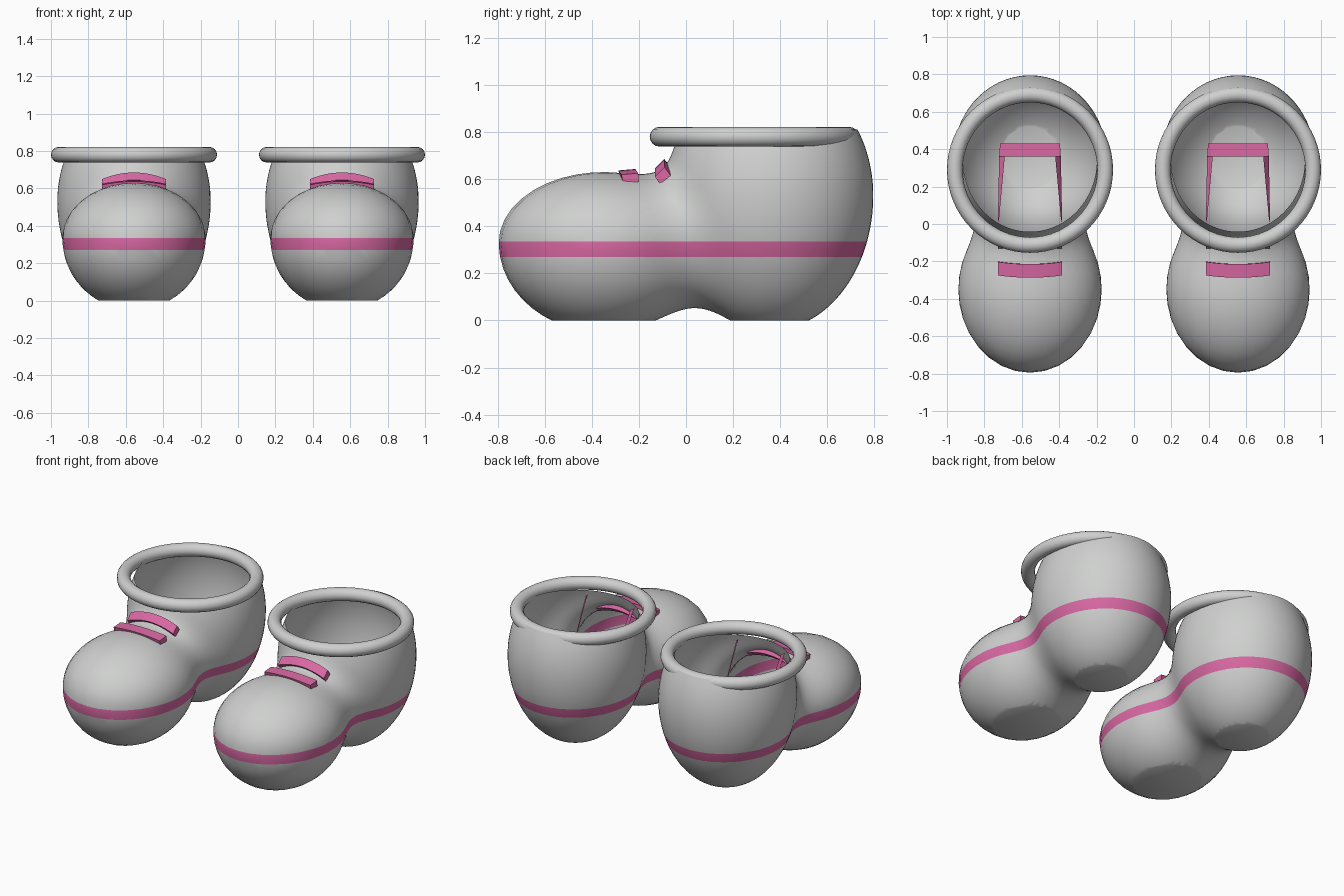
import bpy, bmesh, math
from mathutils import Vector

if "Cube" in bpy.data.objects:
    bpy.data.objects.remove(bpy.data.objects["Cube"])


def material(name, rgb):
    m = bpy.data.materials.new(name)
    m.diffuse_color = (*rgb, 1)
    m.use_nodes = True
    m.node_tree.nodes["Principled BSDF"].inputs["Base Color"].default_value = m.diffuse_color
    return m


GREY = material("pale grey", (0.62, 0.63, 0.62))
PINK = material("pink", (0.70, 0.14, 0.37))
SPACING = 0.556                      # sideways offset of each boot
CORE = Vector((0, 0.1, 0.38))        # point inside the boot that sees its whole wall


def make_object(name, bm, mats, x, smooth=True):
    bmesh.ops.recalc_face_normals(bm, faces=bm.faces)
    me = bpy.data.meshes.new(name)
    bm.to_mesh(me)
    bm.free()
    for m in mats:
        me.materials.append(m)
    ob = bpy.data.objects.new(name, me)
    ob.location.x = x
    bpy.context.collection.objects.link(ob)
    if smooth:
        bpy.context.view_layer.objects.active = ob
        ob.select_set(True)
        bpy.ops.object.shade_smooth_by_angle(angle=math.radians(40))
        ob.select_set(False)
    return ob


def egg(p, y, z, rx, ry, up, down):
    rz = up if p.z > z else down
    return 0.4 * (math.sqrt((p.x / rx) ** 2 + ((p.y - y) / ry) ** 2 + ((p.z - z) / rz) ** 2) - 1)


def boot_field(p):
    """Toe and ankle eggs, softly blended; negative inside."""
    a = egg(p, -0.35, 0.33, 0.383, 0.445, 0.30, 0.38)
    b = egg(p, 0.355, 0.53, 0.41, 0.44, 0.53, 0.573)
    k = 0.19
    h = max(k - abs(a - b), 0) / k
    return min(a, b) - h * h * k / 4


def hit(start, d):
    lo, hi = 0.0, 1.5
    for _ in range(32):
        mid = (lo + hi) / 2
        if boot_field(start + d * mid) < 0:
            lo = mid
        else:
            hi = mid
    return start + d * lo


def boot_wall(x):
    n, rows = 80, 48
    bm = bmesh.new()
    loops = [[] for _ in range(rows)]
    bottom = bm.verts.new(hit(CORE, Vector((0, 0, -1))))
    for i in range(n):
        t = math.tau * i / n
        flat = Vector((math.cos(t), math.sin(t), 0))
        # Opening, a little higher at the heel
        top = hit(Vector((0, 0.3, 0.785 + 0.025 * math.sin(t))), flat)
        rel = top - CORE
        az = math.atan2(rel.y, rel.x)
        end = math.atan2(rel.z, math.hypot(rel.x, rel.y))
        for j in range(rows):
            el = -math.pi / 2 + (end + math.pi / 2) * (j + 1) / rows
            # Shift from even angles low down to the opening's angles at the top
            f = max(0, (j + 1) / rows * 2 - 1)
            da = (az - t + math.pi) % math.tau - math.pi
            a = t + da * f
            d = Vector((math.cos(a) * math.cos(el), math.sin(a) * math.cos(el), math.sin(el)))
            loops[j].append(bm.verts.new(top if j == rows - 1 else hit(CORE, d)))
    for i in range(n):
        k = (i + 1) % n
        bm.faces.new((bottom, loops[0][k], loops[0][i]))
        for j in range(rows - 1):
            bm.faces.new((loops[j][i], loops[j][k], loops[j + 1][k], loops[j + 1][i]))
    # Flat sole, and clean edges for the stripe
    for z in (0.0, 0.27, 0.335):
        bmesh.ops.bisect_plane(bm, geom=bm.verts[:] + bm.edges[:] + bm.faces[:], dist=1e-5,
                               plane_co=(0, 0, z), plane_no=(0, 0, 1), clear_inner=(z == 0))
    sole = [e for e in bm.edges if e.is_boundary and e.verts[0].co.z < 0.01]
    bmesh.ops.holes_fill(bm, edges=sole, sides=0)
    for f in bm.faces:
        f.material_index = int(0.27 < f.calc_center_median().z < 0.335)
    make_object("boot_wall", bm, (GREY, PINK), x)


def rim(x):
    bpy.ops.mesh.primitive_torus_add(location=(x, 0.29, 0.78), major_radius=0.402, minor_radius=0.042,
                                     major_segments=64, minor_segments=16)
    ob = bpy.context.object
    ob.name = "rim"
    ob.data.materials.append(GREY)
    bpy.ops.object.shade_smooth()
    ob.select_set(False)


def lace(name, x, y, z, arch, bow, section):
    """Sweep a four-sided section over the instep."""
    bm = bmesh.new()
    rings = []
    for i in range(13):
        u = i / 6 - 1
        rings.append([bm.verts.new((0.17 * u, y + py + bow * u * u, z + pz - arch * u * u))
                      for py, pz in section])
    for a, b in zip(rings, rings[1:]):
        for j in range(4):
            k = (j + 1) % 4
            bm.faces.new((a[j], a[k], b[k], b[j]))
    bm.faces.new(rings[0])
    bm.faces.new(rings[-1])
    make_object(name, bm, (PINK,), x)


def inner_strap(x):
    """Thin strap hanging inside: two tapering legs and a cross bar."""
    bm = bmesh.new()

    def quad(*pts):
        bm.faces.new([bm.verts.new(p) for p in pts])

    for s in (-1, 1):
        quad((s * 0.172, 0.0, 0.73), (s * 0.165, 0.03, 0.73), (s * 0.135, 0.36, 0.14), (s * 0.165, 0.36, 0.10))
    quad((-0.165, 0.36, 0.12), (0.165, 0.36, 0.12), (0.16, 0.43, 0.12), (-0.16, 0.43, 0.12))
    make_object("inner_strap", bm, (PINK,), x, smooth=False)


for x in (-SPACING, SPACING):
    boot_wall(x)
    rim(x)
    lace("upper_lace", x, -0.097, 0.65, 0.035, 0.0,
         ((-0.035, -0.005), (0.005, 0.035), (0.032, 0.0), (-0.012, -0.035)))
    lace("lower_lace", x, -0.25, 0.625, 0.018, 0.012,
         ((-0.037, 0.012), (0.035, 0.018), (0.037, -0.02), (-0.03, -0.015)))
    inner_strap(x)
